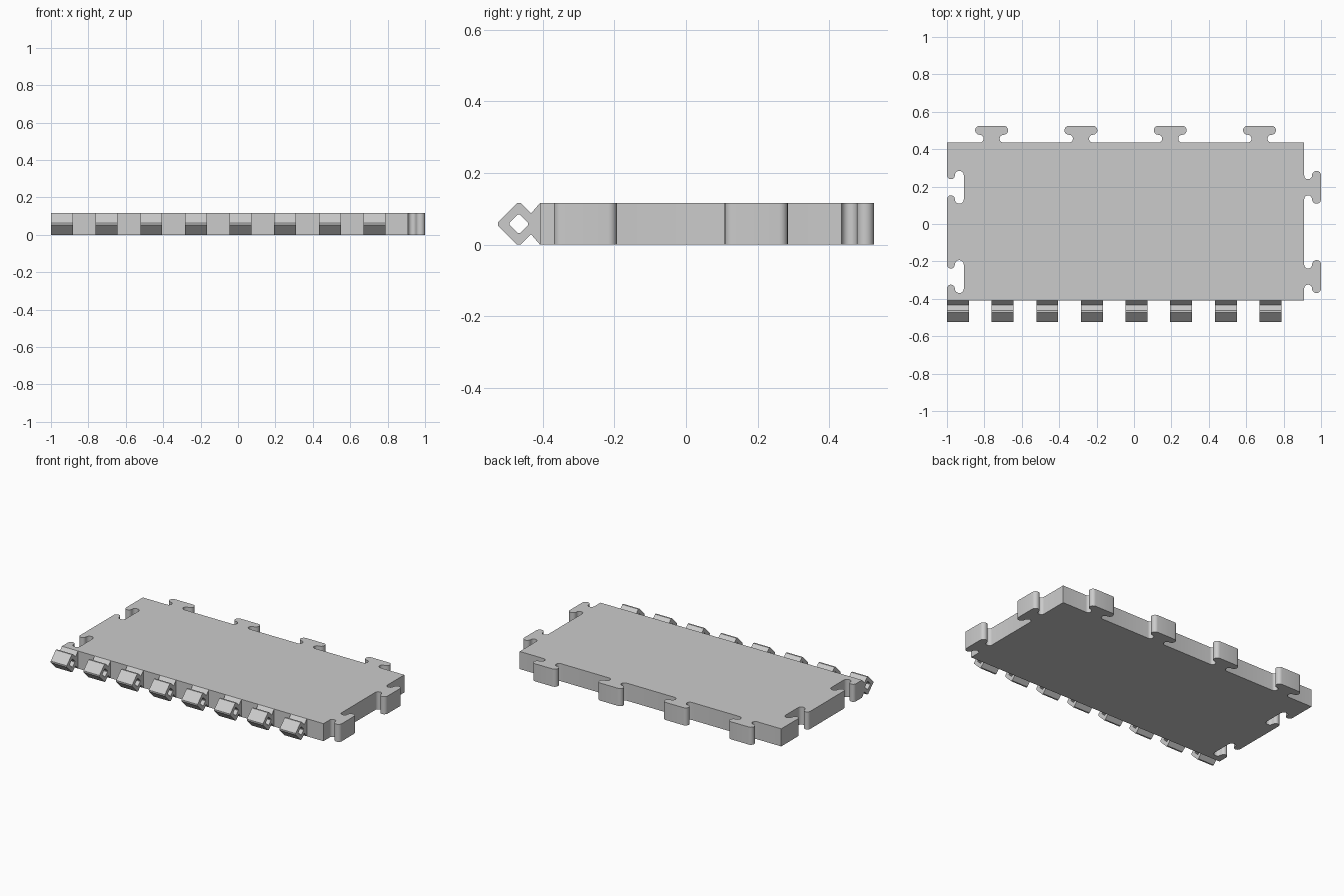
import bpy
import bmesh
from math import sin, cos, radians
from mathutils import Matrix, Vector

cube = bpy.data.objects.get("Cube")
if cube:
    bpy.data.objects.remove(cube)

HEIGHT = 0.116
LEFT, RIGHT = -1.0, 0.91
FRONT, BACK = -0.408, 0.435
PITCH = (RIGHT - LEFT) / 4

grey = bpy.data.materials.new("light grey")
grey.use_nodes = True
grey.diffuse_color = (0.6, 0.6, 0.6, 1)
grey.node_tree.nodes["Principled BSDF"].inputs["Base Color"].default_value = (0.6, 0.6, 0.6, 1)


def arc(cx, cy, r, start, end, steps=12):
    angles = [radians(start + (end - start) * i / steps) for i in range(steps + 1)]
    return [(cx + r * cos(a), cy + r * sin(a)) for a in angles]


def tab():
    """Interlocking tab as (along edge, outward) points."""
    half = arc(-0.064, 0.021, 0.021, -90, 90)
    half += arc(-0.064, 0.066, 0.024, -90, -270)[1:]
    return half + [(-t, d) for t, d in reversed(half)]


def prism(name, loops, depth, matrix):
    """Fill the outline loops (later loops are holes) and extrude them."""
    bm = bmesh.new()
    edges = []
    for loop in loops:
        verts = [bm.verts.new((x, y, 0)) for x, y in loop]
        edges += [bm.edges.new((v, verts[i - 1])) for i, v in enumerate(verts)]
    bmesh.ops.triangle_fill(bm, use_beauty=True, edges=edges, normal=(0, 0, 1))
    out = bmesh.ops.extrude_face_region(bm, geom=bm.faces[:], use_keep_orig=True)
    top = [g for g in out["geom"] if isinstance(g, bmesh.types.BMVert)]
    bmesh.ops.translate(bm, verts=top, vec=(0, 0, depth))
    bm.transform(matrix)
    bmesh.ops.recalc_face_normals(bm, faces=bm.faces[:])
    mesh = bpy.data.meshes.new(name)
    bm.to_mesh(mesh)
    bm.free()
    mesh.materials.append(grey)
    obj = bpy.data.objects.new(name, mesh)
    bpy.context.collection.objects.link(obj)
    return obj


# Plate outline: tabs on the back and +x edges, matching sockets on the -x edge
side_centres = [BACK - PITCH / 2, BACK - PITCH * 1.5]
outline = [(LEFT, BACK)]
for i in range(4):
    cx = LEFT + PITCH * (i + 0.5)
    outline += [(cx + t, BACK + d) for t, d in tab()]
outline.append((RIGHT, BACK))
for cy in side_centres:
    outline += [(RIGHT + d, cy - t) for t, d in tab()]
outline += [(RIGHT, FRONT), (LEFT, FRONT)]
for cy in reversed(side_centres):
    outline += [(LEFT + d, cy + t) for t, d in tab()]
plate = prism("plate", [outline], HEIGHT, Matrix())

bpy.context.view_layer.objects.active = plate
plate.select_set(True)
bpy.ops.object.shade_smooth_by_angle(angle=radians(30))


# Hinge knuckles: blunted diamonds with a diamond bore, on a flared neck
def blunt_diamond(cy, cz, r, blunt):
    return [(cy + r, cz + blunt), (cy + blunt, cz + r), (cy - blunt, cz + r), (cy - r, cz + blunt),
            (cy - r, cz - blunt), (cy - blunt, cz - r), (cy + blunt, cz - r), (cy + r, cz - blunt)]


mid = HEIGHT / 2
pin_y = -0.467
diamond = blunt_diamond(pin_y, mid, mid, 0.005)[1:-1]
neck = (pin_y + 0.034, 0.029)
profile = diamond + [(neck[0], mid - neck[1]), (FRONT, 0), (FRONT, HEIGHT), (neck[0], mid + neck[1])]
bore = blunt_diamond(pin_y, mid, 0.026, 0.003)

# Profile plane (y, z) is swept along x
yz_to_x = Matrix(((0, 0, 1, 0), (1, 0, 0, 0), (0, 1, 0, 0), (0, 0, 0, 1)))
for i in range(8):
    place = Matrix.Translation(Vector((LEFT + i * PITCH / 2, 0, 0)))
    prism(f"hinge_knuckle_{i + 1}", [profile, bore], 0.117, place @ yz_to_x)
